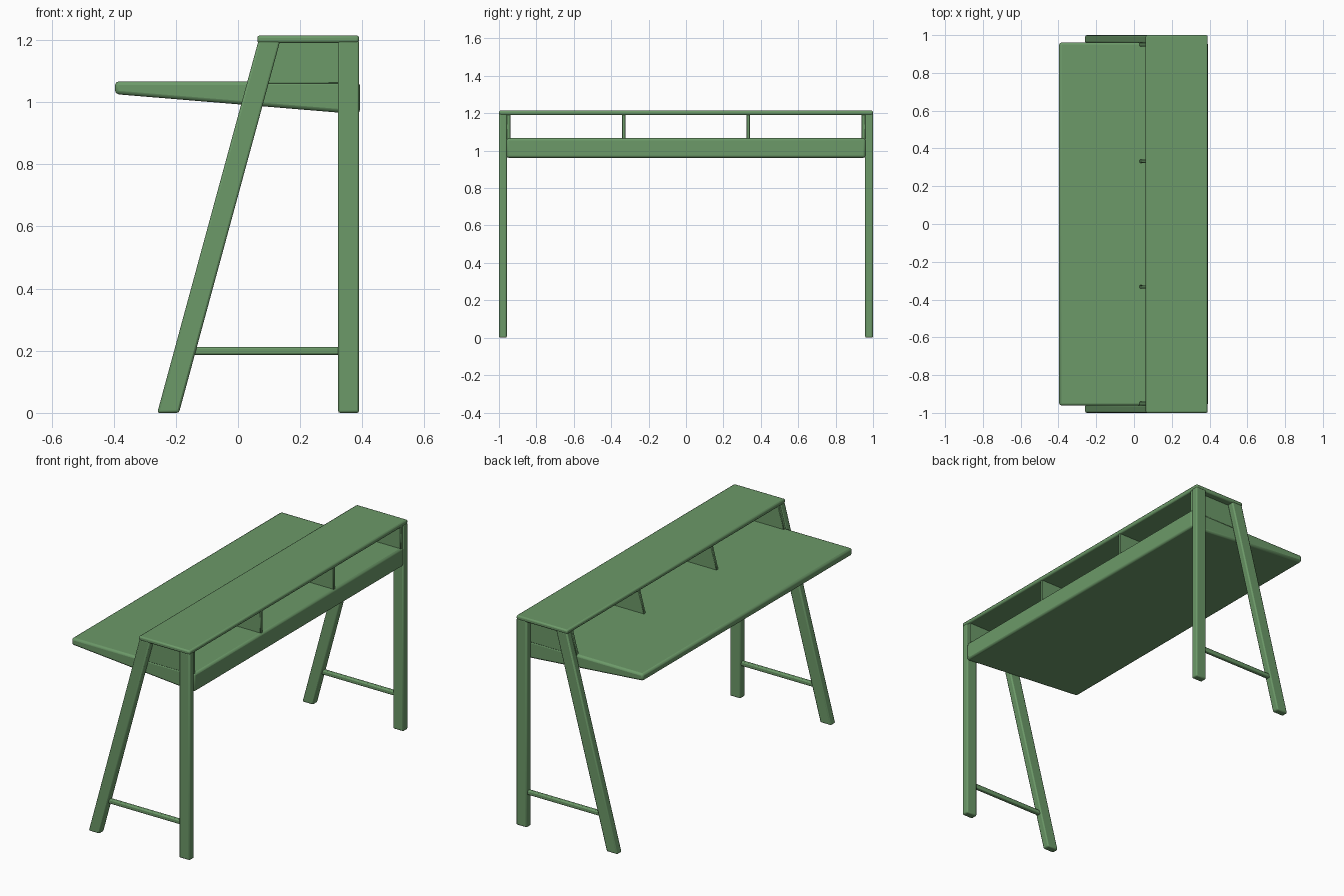
import bpy, bmesh, math

if "Cube" in bpy.data.objects:
    bpy.data.objects.remove(bpy.data.objects["Cube"])

green = bpy.data.materials.new("green_paint")
green.diffuse_color = (0.15, 0.32, 0.14, 1)
green.use_nodes = True
green.node_tree.nodes["Principled BSDF"].inputs["Base Color"].default_value = green.diffuse_color


def prism(name, profile, y0, y1, bevel=0.006, segments=2, mirror=False):
    """Extrude an x-z profile along y, round its edges, optionally mirror across y."""
    bm = bmesh.new()
    a = [bm.verts.new((x, y0, z)) for x, z in profile]
    b = [bm.verts.new((x, y1, z)) for x, z in profile]
    bm.faces.new(a)
    bm.faces.new(b[::-1])
    n = len(a)
    for i in range(n):
        j = (i + 1) % n
        bm.faces.new((a[i], b[i], b[j], a[j]))
    bmesh.ops.recalc_face_normals(bm, faces=bm.faces)
    mesh = bpy.data.meshes.new(name)
    bm.to_mesh(mesh)
    bm.free()
    mesh.materials.append(green)
    obj = bpy.data.objects.new(name, mesh)
    bpy.context.collection.objects.link(obj)
    if bevel:
        mod = obj.modifiers.new("Rounded edges", 'BEVEL')
        mod.width = bevel
        mod.segments = segments
        mod.limit_method = 'ANGLE'
        mod.angle_limit = math.radians(30)
    if mirror:
        mod = obj.modifiers.new("Mirror", 'MIRROR')
        mod.use_axis = (False, True, False)
    bpy.ops.object.select_all(action='DESELECT')
    obj.select_set(True)
    bpy.context.view_layer.objects.active = obj
    bpy.ops.object.shade_smooth_by_angle(angle=math.radians(30))
    return obj


def rect(x0, x1, z0, z1):
    return [(x0, z0), (x1, z0), (x1, z1), (x0, z1)]


def lean(z):
    """Front edge of the slanted leg at height z."""
    return -0.26 + 0.272 * z


# Raised shelf along the back
prism("top_shelf", rect(0.062, 0.39, 1.19, 1.215), -1, 1, 0.008)

# Tapered desk box between the legs
prism("desk_body", [(-0.396, 1.026), (0.392, 0.961), (0.392, 1.067), (-0.396, 1.067)],
      -0.961, 0.961, 0.012)

# Upright back legs and leaning front legs
prism("back_leg", rect(0.322, 0.39, 0, 1.198), 0.958, 1.0, 0.007, mirror=True)
prism("front_leg", [(lean(0), 0), (lean(0) + 0.07, 0),
                    (lean(1.198) + 0.07, 1.198), (lean(1.198), 1.198)],
      0.958, 1.0, 0.007, mirror=True)

# Foot rails joining each pair of legs
prism("foot_rail", rect(-0.16, 0.34, 0.187, 0.212), 0.966, 0.991, 0.006, mirror=True)

# Dividers under the shelf, flush with the leaning legs
divider = [(lean(1.06), 1.06), (0.385, 1.06), (0.385, 1.195), (lean(1.195), 1.195)]
prism("inner_divider", divider, 0.324, 0.342, 0.003, 1, mirror=True)
prism("end_divider", divider, 0.939, 0.961, 0.003, 1, mirror=True)
